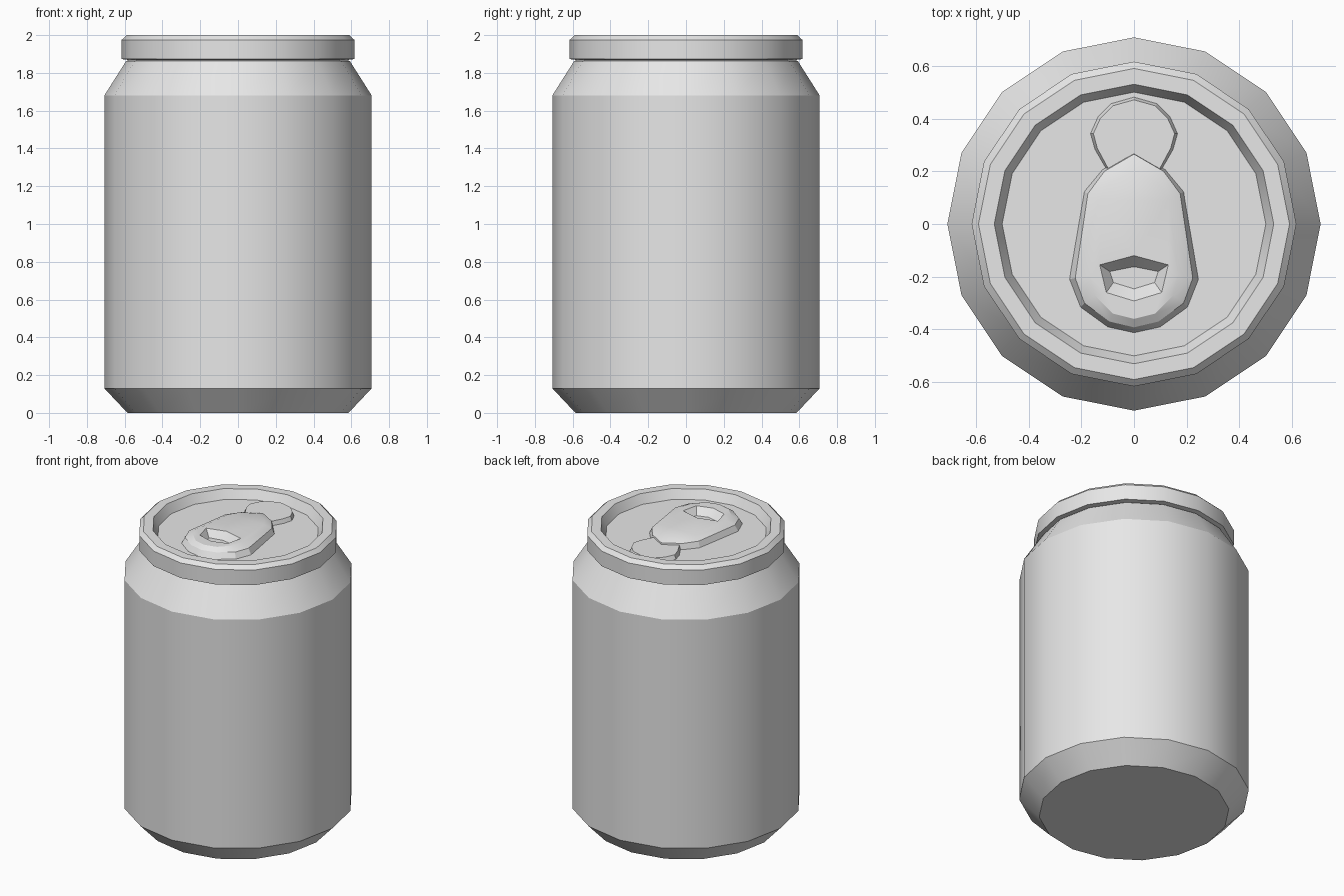
import bpy, bmesh, math

if "Cube" in bpy.data.objects:
    bpy.data.objects.remove(bpy.data.objects["Cube"], do_unlink=True)

metal = bpy.data.materials.new("bare_aluminium_grey")
metal.use_nodes = True
metal.diffuse_color = (0.8, 0.8, 0.8, 1)
metal.node_tree.nodes["Principled BSDF"].inputs["Base Color"].default_value = (0.8, 0.8, 0.8, 1)


def circle(radius, z, sides=16):
    step = 2 * math.pi / sides
    return [(radius * math.cos(i * step), radius * math.sin(i * step), z) for i in range(sides)]


def mirrored(half, z):
    """Close a right-hand outline, running back to front, across x = 0."""
    full = half + [(-x, y) for x, y in reversed(half[1:-1])]
    return [(x, y, z) for x, y in full]


def ring_edges(bm, ring):
    return [bm.edges.get(pair) or bm.edges.new(pair) for pair in zip(ring, ring[1:] + ring[:1])]


def stack(bm, rings):
    """Skin consecutive rings of equal length and return their vertices."""
    loops = [[bm.verts.new(p) for p in ring] for ring in rings]
    for low, high in zip(loops, loops[1:]):
        for i in range(len(low)):
            j = (i + 1) % len(low)
            bm.faces.new((low[i], low[j], high[j], high[i]))
    return loops


def finish(bm, name):
    bmesh.ops.recalc_face_normals(bm, faces=bm.faces[:])
    mesh = bpy.data.meshes.new(name)
    bm.to_mesh(mesh)
    bm.free()
    mesh.materials.append(metal)
    mesh.shade_smooth()
    mesh.set_sharp_from_angle(angle=math.radians(25))
    obj = bpy.data.objects.new(name, mesh)
    bpy.context.scene.collection.objects.link(obj)
    return obj


# Can body: base taper, wall, neck, rolled rim and sunken lid
profile = [(0.585, 0), (0.708, 0.13), (0.708, 1.68), (0.592, 1.863), (0.575, 1.868),
           (0.616, 1.873), (0.616, 1.975), (0.59, 2), (0.53, 2), (0.5, 1.94)]
bm = bmesh.new()
loops = stack(bm, [circle(r, z) for r, z in profile])
bm.faces.new(loops[0])
bm.faces.new(loops[-1])
finish(bm, "can_body")

# Rounded finger plate behind the tab
plate_foot = [(0, 0.483), (0.088, 0.458), (0.138, 0.408), (0.167, 0.343),
              (0.15, 0.283), (0.106, 0.207), (0, 0.18)]
plate_top = [(0, 0.471), (0.081, 0.448), (0.127, 0.402), (0.154, 0.343),
             (0.139, 0.287), (0.096, 0.207), (0, 0.18)]
bm = bmesh.new()
loops = stack(bm, [mirrored(plate_foot, 1.935), mirrored(plate_top, 1.967)])
bm.faces.new(loops[0])
bm.faces.new(loops[-1])
finish(bm, "finger_plate")

# Raised tab with a sloping shoulder and a funnel-shaped recess
foot = [(0, 0.27), (0.12, 0.207), (0.19, 0.123), (0.247, -0.21),
        (0.205, -0.317), (0.1, -0.393), (0, -0.415)]
shoulder = [(0, 0.265), (0.112, 0.2), (0.175, 0.115), (0.223, -0.205),
            (0.188, -0.3), (0.093, -0.37), (0, -0.392)]
crown = [(0, 0.2), (0.09, 0.155), (0.132, 0.09), (0.168, -0.195),
         (0.15, -0.27), (0.08, -0.34), (0, -0.36)]
recess_rim = [(0, -0.12), (0.13, -0.155), (0.105, -0.26), (0, -0.292)]
recess_floor = [(0, -0.162), (0.092, -0.18), (0.078, -0.222), (0, -0.246)]
bm = bmesh.new()
outer = stack(bm, [mirrored(foot, 1.935), mirrored(shoulder, 1.978), mirrored(crown, 2)])
inner = stack(bm, [mirrored(recess_rim, 2), mirrored(recess_floor, 1.955)])
bm.faces.new(outer[0])
bm.faces.new(inner[-1])
bmesh.ops.triangle_fill(bm, use_beauty=True, normal=(0, 0, 1),
                        edges=ring_edges(bm, outer[-1]) + ring_edges(bm, inner[0]))
finish(bm, "pull_tab")
